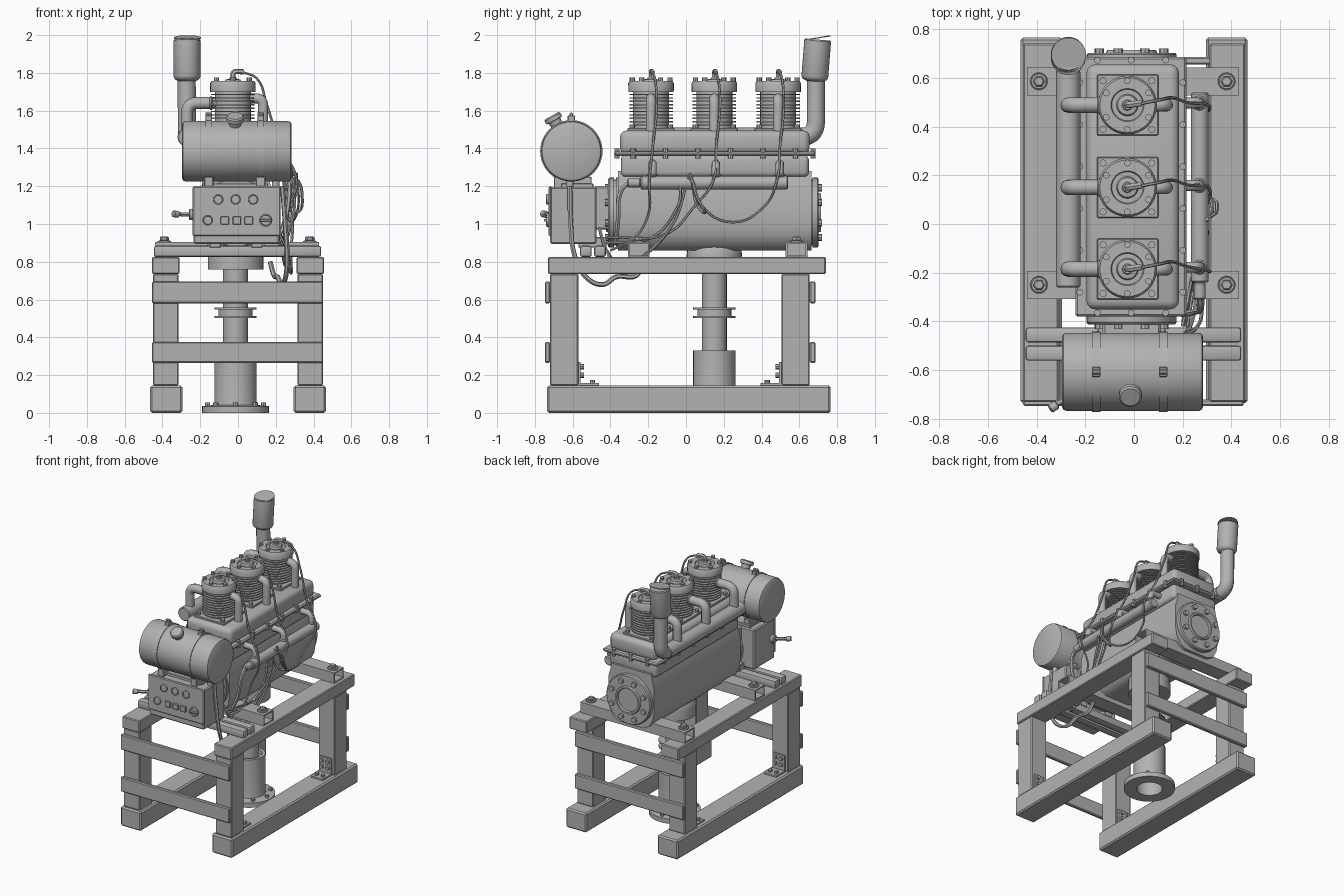
import bpy, bmesh, math
from mathutils import Vector

grey = bpy.data.materials.new("plain_grey")
grey.diffuse_color = (0.45, 0.45, 0.45, 1)


def finish(name, bm, angle=35):
    bmesh.ops.recalc_face_normals(bm, faces=bm.faces)
    me = bpy.data.meshes.new(name)
    bm.to_mesh(me)
    bm.free()
    me.materials.append(grey)
    me.shade_smooth()
    me.set_sharp_from_angle(angle=math.radians(angle))
    ob = bpy.data.objects.new(name, me)
    bpy.context.collection.objects.link(ob)
    return ob


def box(name, x, y, z, bevel=0.006, seg=1, hollow=False):
    bm = bmesh.new()
    bmesh.ops.create_cube(bm, size=1)
    for v in bm.verts:
        v.co = [a[0] + (c + 0.5) * (a[1] - a[0]) for a, c in zip((x, y, z), v.co)]
    if hollow:  # open tube ends along x
        ends = [f for f in bm.faces if abs(f.normal.x) > 0.9]
        bmesh.ops.inset_individual(bm, faces=ends, thickness=0.012)
        for f in ends:
            shift = -f.normal * 0.2
            new = bmesh.ops.extrude_discrete_faces(bm, faces=[f])["faces"]
            bmesh.ops.translate(bm, vec=shift, verts=new[0].verts)
    elif bevel:
        bmesh.ops.bevel(bm, geom=bm.edges[:], offset=bevel, segments=seg,
                        affect='EDGES', profile=0.5)
    return finish(name, bm)


def lathe(name, profile, origin, axis=(0, 0, 1), n=32):
    """Revolve (radius, height) pairs around an axis."""
    bm = bmesh.new()
    rot = Vector((0, 0, 1)).rotation_difference(Vector(axis))
    rings = []
    for r, h in profile:
        pts = [(0, 0, h)] if r == 0 else [
            (r * math.cos(2 * math.pi * i / n), r * math.sin(2 * math.pi * i / n), h) for i in range(n)]
        rings.append([bm.verts.new(rot @ Vector(p) + Vector(origin)) for p in pts])
    for a, b in zip(rings, rings[1:]):
        for i in range(n):
            q = [a[i % len(a)], a[(i + 1) % len(a)], b[(i + 1) % len(b)], b[i % len(b)]]
            q = list(dict.fromkeys(q))
            if len(q) > 2:
                bm.faces.new(q)
    return finish(name, bm)


def rod(name, a, b, r, n=24):
    d = Vector(b) - Vector(a)
    e = min(0.006, r * 0.25)
    return lathe(name, [(0, 0), (r - e, 0), (r, e), (r, d.length - e), (r - e, d.length), (0, d.length)], a, d, n)


def bolts(name, points, axis, r=0.014, h=0.02, n=8):
    bm = bmesh.new()
    rot = Vector((0, 0, 1)).rotation_difference(Vector(axis)).to_matrix()
    for p in points:
        g = bmesh.ops.create_cone(bm, cap_ends=True, segments=n, radius1=r, radius2=r, depth=h)["verts"]
        bmesh.ops.rotate(bm, verts=g, cent=(0, 0, 0), matrix=rot)
        bmesh.ops.translate(bm, verts=g, vec=p)
    return finish(name, bm)


def ring(c, r, count, plane, start=0.0):
    out = []
    for i in range(count):
        t = start + 2 * math.pi * i / count
        u, w = r * math.cos(t), r * math.sin(t)
        out.append((c[0] + u, c[1] + w, c[2]) if plane == 'xy' else (c[0] + u, c[1], c[2] + w))
    return out


def pipe(name, pts, r, fillet=None):
    """Swept round tube: filleted corners, or a smooth curve when fillet is None."""
    pts = [Vector(p) for p in pts]
    cu = bpy.data.curves.new(name, 'CURVE')
    cu.dimensions = '3D'
    cu.bevel_depth, cu.bevel_resolution, cu.use_fill_caps = r, (1 if r < 0.015 else 4), True
    if fillet:
        path = [pts[0]]
        for a, b, c in zip(pts, pts[1:], pts[2:]):
            p, q = b + (a - b).normalized() * fillet, b + (c - b).normalized() * fillet
            path += [p * (1 - t) ** 2 + b * 2 * t * (1 - t) + q * t * t for t in [i / 7 for i in range(8)]]
        path.append(pts[-1])
        s = cu.splines.new('POLY')
        s.points.add(len(path) - 1)
        for sp, p in zip(s.points, path):
            sp.co = (*p, 1)
    else:
        s = cu.splines.new('BEZIER')
        s.bezier_points.add(len(pts) - 1)
        s.resolution_u = 8
        for sp, p in zip(s.bezier_points, pts):
            sp.co, sp.handle_left_type, sp.handle_right_type = p, 'AUTO', 'AUTO'
    tmp = bpy.data.objects.new(name + "_path", cu)
    bpy.context.collection.objects.link(tmp)
    dg = bpy.context.evaluated_depsgraph_get()
    me = bpy.data.meshes.new_from_object(tmp.evaluated_get(dg))
    bpy.data.objects.remove(tmp)
    bm = bmesh.new()
    bm.from_mesh(me)
    return finish(name, bm, 50)


# timber frame
for s in (-1, 1):
    def xr(a, b): return sorted((s * a, s * b))
    box("skid", xr(0.295, 0.465), (-0.735, 0.765), (0, 0.145), 0.01)
    box("top_rail", xr(0.31, 0.455), (-0.73, 0.74), (0.735, 0.825))
    for y0, y1, d in ((-0.72, -0.57, 1), (0.505, 0.655, -1)):
        box("post", xr(0.315, 0.45), (y0, y1), (0.145, 0.735))
        e = y1 if d > 0 else y0
        box("bracket_upright", xr(0.33, 0.43), sorted((e, e + d * 0.012)), (0.145, 0.27), 0)
        box("bracket_foot", xr(0.33, 0.43), sorted((e, e + d * 0.11)), (0.145, 0.157), 0)
        bolts("bracket_bolts_side", [(s * x, e + d * 0.02, z) for x in (0.355, 0.405) for z in (0.2, 0.245)], (0, 1, 0))
        bolts("bracket_bolts_foot", [(s * x, e + d * 0.075, 0.165) for x in (0.355, 0.405)], (0, 0, 1))
for y0, y1 in ((-0.747, -0.72), (0.655, 0.685)):
    for z0, z1 in ((0.265, 0.375), (0.58, 0.695)):
        box("cross_brace", (-0.455, 0.45), (y0, y1), (z0, z1))

# steel cross members
for y in (-0.25, 0.585):
    box("mount_tube", (-0.44, 0.43), (y - 0.057, y + 0.057), (0.826, 0.905), hollow=True)
    for x in (-0.39, 0.38):
        rod("mount_washer", (x, y, 0.905), (x, y, 0.912), 0.036)
        rod("mount_bolt", (x, y, 0.91), (x, y, 0.935), 0.024, 6)
for y in (-0.53, -0.455):
    box("box_support_bar", (-0.445, 0.44), (y - 0.031, y + 0.031), (0.826, 0.885), 0.012, 2)

# vertical pump and drive shaft
P = (-0.013, 0.15, 0)
lathe("pump_casing", [(0.09, 0.3), (0.09, 0), (0.178, 0), (0.178, 0.035), (0.115, 0.042), (0.112, 0.06),
                      (0.112, 0.33), (0.09, 0.33), (0.088, 0.3), (0, 0.3)], P)
bolts("pump_bolts", ring((-0.013, 0.15, 0.045), 0.148, 8, 'xy'), (0, 0, 1))
rod("drive_shaft", (-0.013, 0.15, 0.29), (-0.013, 0.15, 0.8), 0.066)
lathe("shaft_coupling", [(0.06, 0.503), (0.112, 0.503), (0.112, 0.513), (0.09, 0.513), (0.09, 0.547),
                         (0.112, 0.547), (0.112, 0.557), (0.06, 0.557)], P)
lathe("drive_housing", [(0, 0.758), (0.147, 0.758), (0.147, 0.83), (0.143, 0.87), (0.12, 0.9), (0.07, 0.92), (0, 0.92)], P)

# crankcase, extruded along its length
half = [(0.10, 0.86), (0.15, 0.885), (0.18, 0.94), (0.19, 1.0), (0.19, 1.18), (0.175, 1.23), (0.165, 1.28)]
loop = half + [(-x, z) for x, z in reversed(half)]
bm = bmesh.new()
face = bm.faces.new([bm.verts.new((x - 0.01, -0.36, z)) for x, z in loop])
ext = bmesh.ops.extrude_face_region(bm, geom=[face])["geom"]
bmesh.ops.translate(bm, vec=(0, 1.025, 0), verts=[g for g in ext if isinstance(g, bmesh.types.BMVert)])
finish("crankcase", bm)
for s, y in ((-1, -0.35), (1, 0.64)):
    lathe("end_cover", [(0, 0), (0.185, 0), (0.185, 0.02), (0.175, 0.02), (0.175, 0.03), (0.185, 0.03), (0.185, 0.055),
                        (0.178, 0.062), (0.105, 0.062), (0.1, 0.074), (0.088, 0.074), (0.084, 0.06), (0, 0.06)],
          (-0.01, y, 1.06), (0, s, 0), 40)
    bolts("end_cover_bolts", ring((-0.01, y + s * 0.068, 1.06), 0.143, 8, 'xz', 0.39), (0, 1, 0), 0.019, 0.024)

# upper block with bolted flange
box("lower_block", (-0.205, 0.185), (-0.345, 0.65), (1.25, 1.365), 0.025, 3)
box("block_flange", (-0.24, 0.215), (-0.38, 0.685), (1.36, 1.385), 0.008)
box("upper_block", (-0.195, 0.185), (-0.35, 0.655), (1.37, 1.495), 0.035, 3)
edge = [(x, -0.28 + i * 0.172, 1.373) for x in (-0.222, 0.2) for i in range(6)]
edge += [(x, y, 1.373) for x in (-0.15, -0.012, 0.13) for y in (-0.365, 0.672)]
bolts("flange_bolts", edge, (0, 0, 1), 0.014, 0.055)

# three finned cylinders with their pipes
for i, y in enumerate((-0.185, 0.15, 0.488)):
    c = (-0.027, y, 0)
    box("cylinder_base", (-0.152, 0.1), (y - 0.125, y + 0.125), (1.485, 1.508), 0.004)
    bolts("cylinder_base_bolts", [(-0.027 + a * 0.1, y + b * 0.1, 1.514) for a in (-1, 1) for b in (-1, 1)], (0, 0, 1), 0.015, 0.026)
    fins = [(0.095, 1.5)]
    for k in range(10):
        z = 1.52 + k * 0.018
        fins += [(0.095, z), (0.115, z), (0.115, z + 0.007), (0.095, z + 0.007)]
    lathe("finned_cylinder", fins + [(0.095, 1.705)], c)
    lathe("cylinder_head", [(0.09, 1.7), (0.12, 1.7), (0.121, 1.745), (0.113, 1.757), (0.068, 1.757), (0.064, 1.748),
                            (0.045, 1.748), (0.04, 1.765), (0.022, 1.768), (0.018, 1.775), (0, 1.775)], c)
    bolts("head_bolts", ring((-0.027, y, 1.76), 0.1, 6, 'xy', math.pi / 6 * 3), (0, 0, 1), 0.014, 0.03)
    pipe("plug_cap", [(-0.027, y, 1.76), (-0.027, y, 1.81), (0.03, y + 0.008, 1.805)], 0.014, 0.025)
    pipe("exhaust_elbow", [(-0.1, y, 1.64), (-0.27, y, 1.64), (-0.27, y, 1.45)], 0.032, 0.055)
    rod("exhaust_collar", (-0.135, y, 1.64), (-0.15, y, 1.64), 0.038)
    pipe("coolant_elbow", [(0.05, y, 1.665), (0.133, y, 1.665), (0.133, y, 1.475)], 0.027, 0.04)
    yb = y + 0.008
    pipe("inlet_elbow", [(0.17, yb, 1.32), (0.268, yb, 1.32), (0.268, yb, 1.21)], 0.022, 0.04)
    rod("inlet_collar", (0.268, yb, 1.25), (0.268, yb, 1.265), 0.03)
    # ignition lead
    tail = [[(0.25, -0.2, 1.05), (0.24, -0.28, 0.92), (0.2, -0.4, 0.86)],
            [(0.29, 0.05, 1.1), (0.27, -0.1, 0.95), (0.22, -0.42, 0.93)],
            [(0.27, 0.42, 1.1), (0.28, 0.25, 1.01), (0.32, 0.08, 1.1), (0.31, 0.02, 1.27)]][i]
    pipe("ignition_lead", [(0.02, y + 0.005, 1.806), (0.1, y + 0.02, 1.77), (0.15, y + 0.03, 1.64),
                           (0.22, y + 0.01, 1.42), (0.312, y - 0.01, 1.22)] + tail, 0.007)

# exhaust manifold, riser, muffler and rain flap
rod("exhaust_manifold", (-0.27, -0.26, 1.46), (-0.27, 0.63, 1.46), 0.05)
pipe("exhaust_riser", [(-0.27, 0.58, 1.46), (-0.27, 0.688, 1.46), (-0.272, 0.688, 1.78)], 0.048, 0.085)
lathe("muffler", [(0, 0), (0.045, 0), (0.065, 0.012), (0.071, 0.025), (0.071, 0.215), (0.066, 0.222), (0, 0.212)],
      (-0.27, 0.68, 1.755), (0, 0.08, 1))
lathe("rain_flap", [(0, 0), (0.071, 0), (0.071, 0.006), (0, 0.006)], (-0.268, 0.695, 1.982), (0, -0.16, 1))

# coolant manifold
rod("coolant_manifold", (0.27, -0.24, 1.218), (0.27, 0.54, 1.218), 0.036)
rod("manifold_tap", (0.27, -0.31, 1.218), (0.27, -0.24, 1.218), 0.024)
pipe("manifold_hose", [(0.27, -0.3, 1.218), (0.272, -0.34, 1.18), (0.25, -0.36, 1.02), (0.2, -0.37, 0.9)], 0.013)

# fuel tank, straps, cap and cradle
lathe("fuel_tank", [(0, 0), (0.143, 0), (0.155, 0.006), (0.16, 0.018), (0.16, 0.562), (0.155, 0.574), (0.143, 0.58), (0, 0.58)],
      (-0.296, -0.607, 1.385), (1, 0, 0), 48)
for x in (-0.155, 0.12):
    lathe("tank_strap", [(0.158, -0.018), (0.165, -0.018), (0.165, 0.018), (0.158, 0.018)], (x, -0.607, 1.385), (1, 0, 0), 48)
    box("strap_clip", (x - 0.018, x + 0.018), (-0.627, -0.587), (1.545, 1.575), 0.004)
    rod("strap_bolt", (x - 0.018, -0.607, 1.58), (x + 0.018, -0.607, 1.58), 0.01, 10)
    box("tank_cradle", (x - 0.025, x + 0.025), (-0.7, -0.5), (1.19, 1.25), 0.004)
box("tank_plate", (-0.19, 0.16), (-0.66, -0.49), (1.19, 1.215), 0.004)
lathe("filler_cap", [(0.03, 0.15), (0.035, 0.185), (0.047, 0.187), (0.047, 0.208), (0.04, 0.215), (0, 0.215)],
      (-0.015, -0.607, 1.385), (0, -0.48, 0.87))

# control box with dials, switches and lever
box("control_box", (-0.235, 0.22), (-0.72, -0.475), (0.895, 1.195), 0.008)
box("control_panel", (-0.24, 0.225), (-0.727, -0.712), (0.937, 1.2), 0.006)
for x in (-0.12, 0.1):
    box("box_foot", (x - 0.03, x + 0.03), (-0.57, -0.42), (0.875, 0.93), 0.004)
dial = [(0.016, 0.004), (0.028, 0.004), (0.028, 0.014), (0.023, 0.016), (0.021, 0.01), (0, 0.01)]
for x, z, k in ((-0.105, 1.13, 1), (-0.013, 1.13, 1), (0.08, 1.13, 1), (-0.16, 1.02, 1), (0.147, 1.02, 1.25)):
    lathe("dial", [(r * k, h) for r, h in dial], (x, -0.724, z), (0, -1, 0), 24)
box("key_bar", (0.115, 0.179), (-0.752, -0.73), (1.014, 1.026), 0.003)
for x in (-0.07, -0.006, 0.057):
    box("switch", (x - 0.023, x + 0.023), (-0.74, -0.725), (0.997, 1.04), 0.004)
rod("lever_boss", (-0.26, -0.69, 1.05), (-0.23, -0.69, 1.05), 0.03)
pipe("lever", [(-0.24, -0.69, 1.05), (-0.285, -0.72, 1.05), (-0.34, -0.75, 1.055)], 0.012, 0.02)
rod("lever_grip", (-0.315, -0.74, 1.05), (-0.345, -0.76, 1.055), 0.018)
box("engine_box_link", (-0.13, 0.11), (-0.49, -0.38), (0.97, 1.2), 0.01)

# fuel hose and wiring loops
rod("fuel_tap", (0.2, -0.615, 1.17), (0.2, -0.615, 1.24), 0.02, 12)
pipe("fuel_hose", [(0.235, -0.615, 1.2), (0.25, -0.61, 1.0), (0.26, -0.585, 0.82), (0.25, -0.52, 0.71),
                   (0.23, -0.44, 0.68), (0.21, -0.37, 0.72), (0.19, -0.26, 0.73), (0.17, -0.24, 0.8)], 0.013)
pipe("cable_loop", [(0.25, -0.02, 1.2), (0.3, 0.02, 1.24), (0.34, 0.06, 1.14), (0.31, 0.1, 1.06),
                    (0.27, 0.06, 1.1), (0.28, 0.0, 1.24), (0.3, -0.04, 1.1), (0.25, -0.18, 0.93), (0.2, -0.42, 0.9)], 0.008)
for x, z in ((0.25, 0.78), (0.28, 0.74)):
    pipe("control_cable", [(0.2, -0.46, 0.98), (x - 0.02, -0.42, 0.86), (x, -0.34, z), (x, -0.2, 0.85), (x + 0.01, -0.06, 1.02),
                           (x, 0.0, 1.2)], 0.008)
